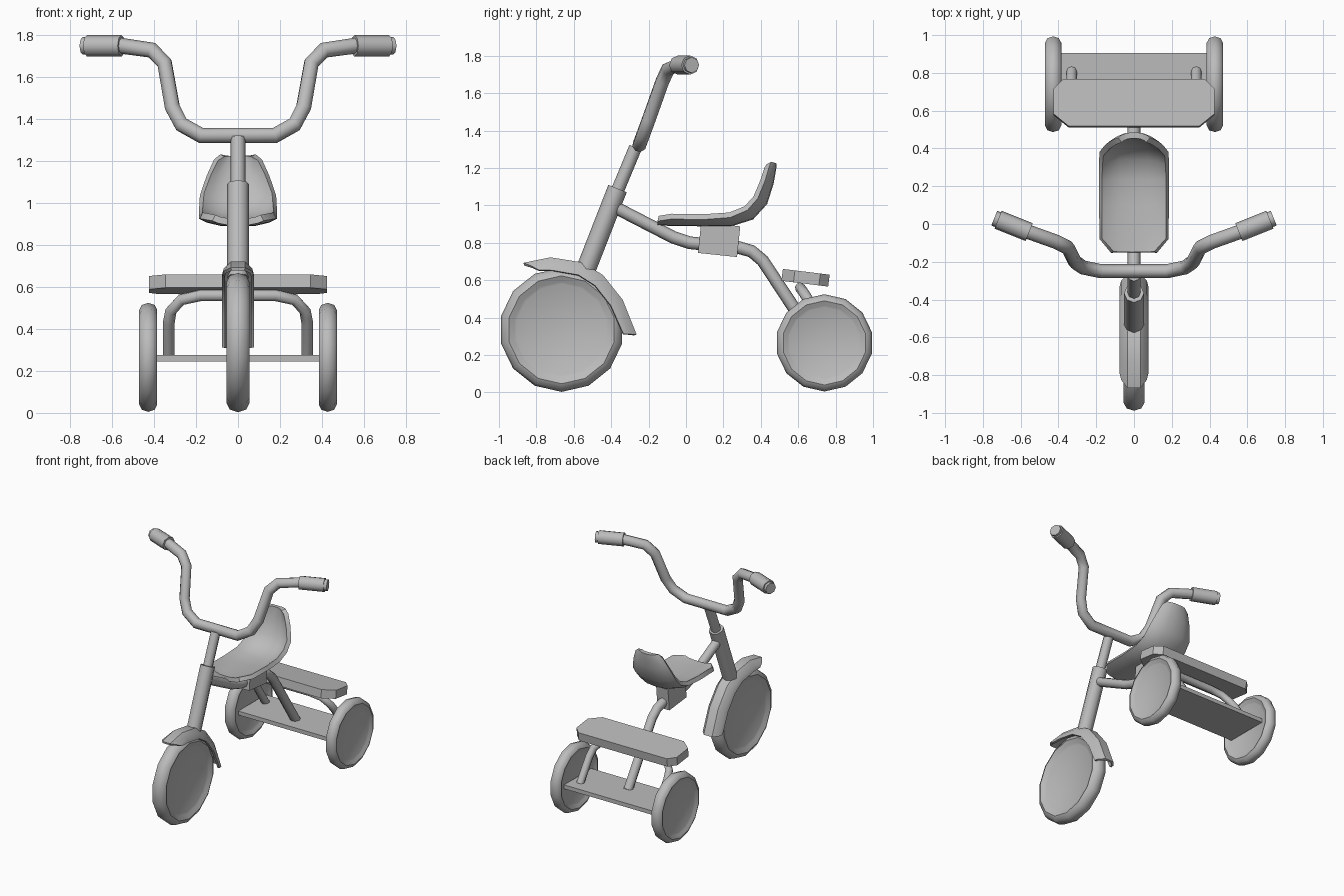
import bpy, bmesh, math
from mathutils import Vector

cube = bpy.data.objects.get("Cube")
if cube:
    bpy.data.objects.remove(cube, do_unlink=True)

grey = bpy.data.materials.new("plain_grey")
grey.use_nodes = True
colour = (0.5, 0.5, 0.5, 1)
grey.diffuse_color = colour
grey.node_tree.nodes["Principled BSDF"].inputs["Base Color"].default_value = colour


def finish(name, data, angle=50, shell=0):
    """Link the data as an object, apply everything and set its shading."""
    ob = bpy.data.objects.new(name, data)
    bpy.context.scene.collection.objects.link(ob)
    data.materials.append(grey)
    if shell:
        mod = ob.modifiers.new("shell", "SOLIDIFY")
        mod.thickness, mod.offset = shell, 0
    bpy.ops.object.select_all(action="DESELECT")
    ob.select_set(True)
    bpy.context.view_layer.objects.active = ob
    bpy.ops.object.convert(target="MESH")
    bpy.ops.object.shade_smooth_by_angle(angle=math.radians(angle))
    return bpy.context.object


def from_bmesh(name, bm, **options):
    bmesh.ops.recalc_face_normals(bm, faces=bm.faces)
    mesh = bpy.data.meshes.new(name)
    bm.to_mesh(mesh)
    bm.free()
    return finish(name, mesh, **options)


def tube(name, points, radius):
    """Eight-sided capped tube along a path."""
    curve = bpy.data.curves.new(name, "CURVE")
    curve.dimensions = "3D"
    curve.bevel_depth, curve.bevel_resolution = radius, 2
    curve.use_fill_caps = True
    spline = curve.splines.new("POLY")
    spline.points.add(len(points) - 1)
    for p, co in zip(spline.points, points):
        p.co = (*co, 1)
    return finish(name, curve)


def mirrored(half):
    """Complete a path that starts on the right half."""
    return [(-x, y, z) for x, y, z in reversed(half)] + half


def sheet(name, rows, thickness):
    bm = bmesh.new()
    grid = [[bm.verts.new(co) for co in row] for row in rows]
    for a, b in zip(grid, grid[1:]):
        for i in range(len(a) - 1):
            bm.faces.new((a[i], a[i + 1], b[i + 1], b[i]))
    return from_bmesh(name, bm, shell=thickness, angle=40)


def slab(name, outline, thickness, centre, tilt=0):
    """Flat board with an outline in x and y."""
    bm = bmesh.new()
    face = bm.faces.new([bm.verts.new((x, y, -thickness / 2)) for x, y in outline])
    top = bmesh.ops.extrude_face_region(bm, geom=[face])["geom"]
    bmesh.ops.translate(bm, vec=(0, 0, thickness),
                        verts=[v for v in top if isinstance(v, bmesh.types.BMVert)])
    ob = from_bmesh(name, bm, angle=20)
    ob.location = centre
    ob.rotation_euler.x = math.radians(tilt)
    return ob


def wheel(name, centre, radius, rim, half_width, sides=14):
    """Rounded tyre and recessed disc, turned about the x axis."""
    mid, reach = (radius + rim) / 2, (radius - rim) / 2
    right = [(half_width * 0.45, 0), (half_width * 0.6, rim)]
    right += [(half_width * math.sin(math.radians(a)), mid + reach * math.cos(math.radians(a)))
              for a in (135, 90, 45)]
    profile = right + [(0, radius)] + [(-x, r) for x, r in reversed(right)]
    bm = bmesh.new()
    verts = [bm.verts.new((x, 0, -r)) for x, r in profile]
    edges = [bm.edges.new(pair) for pair in zip(verts, verts[1:])]
    bmesh.ops.spin(bm, geom=verts + edges, cent=(0, 0, 0), axis=(1, 0, 0),
                   angle=math.tau, steps=sides, use_duplicate=False)
    bmesh.ops.remove_doubles(bm, verts=bm.verts, dist=0.0005)
    ob = from_bmesh(name, bm, angle=50)
    ob.location = centre
    return ob


# Wheels
front_hub = Vector((0, -0.665, 0.335))
wheel("front_wheel", front_hub, 0.332, 0.245, 0.055)
for side, label in ((1, "left"), (-1, "right")):
    wheel(label + "_rear_wheel", (side * 0.428, 0.74, 0.265), 0.26, 0.19, 0.043)

# Front mudguard: arched section swept round the wheel
section = [(-0.07, 1), (-0.062, 0.5), (-0.032, 0), (0.032, 0), (0.062, 0.5), (0.07, 1)]
rows = []
for angle, ridge in ((120, 0.405), (99, 0.385), (73, 0.37), (53, 0.36), (26, 0.357), (-4, 0.395)):
    row = []
    for x, drop in section:
        a = math.radians(angle - (9 * drop if angle == 120 else 0))
        r = ridge - 0.065 * drop
        row.append(front_hub + Vector((x, r * math.cos(a), r * math.sin(a))))
    rows.append(row)
sheet("mudguard", rows, 0.015)

# Steering column and handlebar
tube("head_tube", [(0, -0.54, 0.645), (0, -0.366, 1.09)], 0.053)
tube("steering_stem", [(0, -0.37, 1.07), (0, -0.27, 1.31)], 0.035)
tube("handlebar", mirrored([(0.175, -0.25, 1.322), (0.27, -0.23, 1.375), (0.313, -0.2, 1.457),
                            (0.35, -0.125, 1.667), (0.41, -0.095, 1.729),
                            (0.57, -0.038, 1.752)]), 0.038)
for side, label in ((1, "left"), (-1, "right")):
    tube(label + "_grip", [(side * 0.555, -0.043, 1.75), (side * 0.72, 0.023, 1.75)], 0.051)
    tube(label + "_grip_cap", [(side * 0.7, 0.015, 1.75), (side * 0.74, 0.031, 1.75)], 0.042)

# Frame: spine down to the rear board, and the arch that carries the step
tube("frame_spine", [(0, -0.38, 0.99), (0, -0.07, 0.83), (0, 0.02, 0.8), (0, 0.28, 0.775),
                     (0, 0.35, 0.755), (0, 0.41, 0.705), (0, 0.7, 0.265)], 0.034)
tube("rear_arch", mirrored([(0.18, 0.61, 0.56), (0.27, 0.625, 0.54), (0.32, 0.66, 0.485),
                            (0.33, 0.7, 0.43), (0.33, 0.81, 0.265)]), 0.028)
slab("rear_board", [(-0.4, -0.165), (0.4, -0.165), (0.4, 0.165), (-0.4, 0.165)],
     0.03, (0, 0.74, 0.26))

# Step with cut corners
corners = [(0.345, -0.127), (0.425, -0.062), (0.425, 0.075), (0.375, 0.125)]
slab("rear_step", corners + [(-x, y) for x, y in reversed(corners)],
     0.064, (0, 0.64, 0.613), -7)

# Seat bracket
slab("seat_bracket", [(-0.05, -0.105), (0.05, -0.105), (0.05, 0.105), (-0.05, 0.105)],
     0.165, (0, 0.177, 0.817), -6)

# Seat: dished pan curving up into the backrest (y, z, half width, dish)
stations = [(-0.15, 0.91, 0.115, 0.02), (-0.08, 0.906, 0.175, 0.035), (0.1, 0.904, 0.178, 0.035),
            (0.24, 0.904, 0.178, 0.045), (0.35, 0.938, 0.176, 0.055), (0.42, 1.015, 0.172, 0.055),
            (0.453, 1.12, 0.14, 0.045), (0.467, 1.2, 0.105, 0.035), (0.469, 1.225, 0.075, 0.025)]
rows = []
for i, (y, z, half, dish) in enumerate(stations):
    before, after = stations[max(i - 1, 0)], stations[min(i + 1, len(stations) - 1)]
    run = Vector((0, after[0] - before[0], after[1] - before[1])).normalized()
    inward = Vector((0, -run.z, run.y))
    rows.append([Vector((u * half, y, z)) + inward * dish * abs(u) ** 3
                 for u in (-1, -0.8, -0.45, 0, 0.45, 0.8, 1)])
sheet("seat", rows, 0.032)
